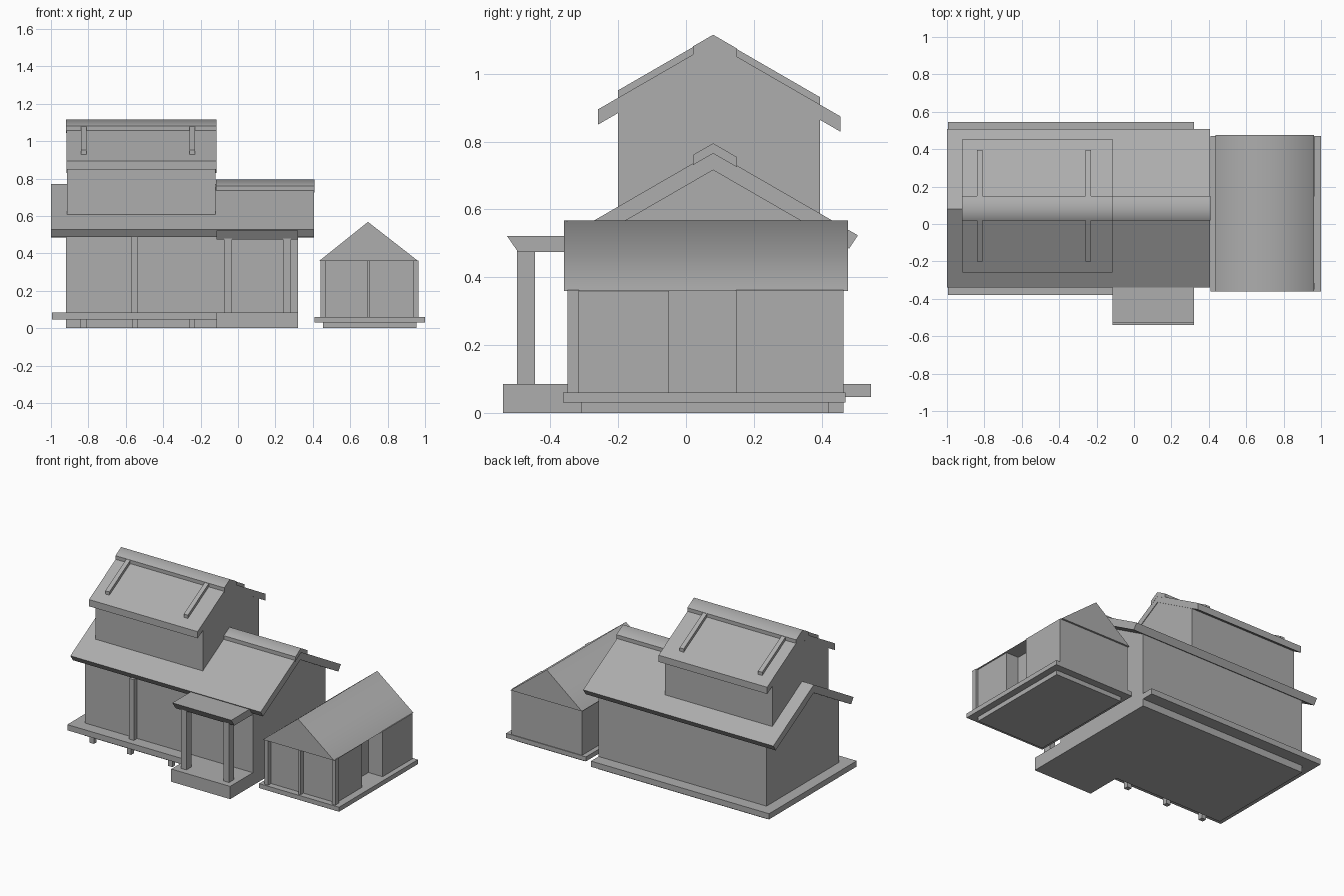
import bpy
import math

cube = bpy.data.objects.get("Cube")
if cube:
    bpy.data.objects.remove(cube, do_unlink=True)

# One plain grey for everything
GREY = (0.42, 0.42, 0.42, 1.0)
grey = bpy.data.materials.new("plain_grey")
grey.use_nodes = True
grey.diffuse_color = GREY
grey.node_tree.nodes["Principled BSDF"].inputs["Base Color"].default_value = GREY

RIDGE_Y = 0.08
SLOPE = math.tan(math.radians(30))


def prism(name, profile, start, end, axis="x", smooth=False):
    """Extrude a closed profile of (side, z) points along x or y."""
    n = len(profile)
    verts = []
    for d in (start, end):
        for s, z in profile:
            verts.append((d, s, z) if axis == "x" else (s, d, z))
    faces = [tuple(range(n)), tuple(range(2 * n - 1, n - 1, -1))]
    faces += [(i, i + n, (i + 1) % n + n, (i + 1) % n) for i in range(n)]
    mesh = bpy.data.meshes.new(name)
    mesh.from_pydata(verts, [], faces)
    mesh.materials.append(grey)
    obj = bpy.data.objects.new(name, mesh)
    bpy.context.collection.objects.link(obj)
    # Make the normals point outwards
    import bmesh
    bm = bmesh.new()
    bm.from_mesh(mesh)
    bmesh.ops.recalc_face_normals(bm, faces=bm.faces)
    for f in bm.faces:
        f.smooth = smooth and f.normal.z > 0.3
    bm.to_mesh(mesh)
    bm.free()
    return obj


def box(name, x, y, z):
    return prism(name, [(y[0], z[0]), (y[1], z[0]), (y[1], z[1]), (y[0], z[1])], *x)


def roof_z(y, ridge):
    return ridge - SLOPE * abs(y - RIDGE_Y)


def chevron(name, x, y0, y1, ridge, thick, inset=0.0, smooth=False):
    """Bent roof slab; inset tilts the eave edges inwards at the bottom."""
    low = ridge - thick
    a, b = y0 + inset, y1 - inset
    prism(name, [(y0, roof_z(y0, ridge)), (RIDGE_Y, ridge), (y1, roof_z(y1, ridge)),
                 (b, roof_z(b, low)), (RIDGE_Y, low), (a, roof_z(a, low))], *x, smooth=smooth)


def gable_block(name, x, y0, y1, bottom, ridge):
    prism(name, [(y0, bottom), (y0, roof_z(y0, ridge)), (RIDGE_Y, ridge),
                 (y1, roof_z(y1, ridge)), (y1, bottom)], *x)


# Main house: walls, roof, deck
gable_block("house_walls", (-0.92, 0.32), -0.30, 0.465, 0, 0.72)
chevron("house_roof", (-1.0, 0.405), -0.34, 0.507, 0.77, 0.054, inset=0.026)
chevron("house_ridge_cap", (-0.118, 0.41), 0.02, 0.15, 0.795, 0.03, smooth=True)
box("house_deck", (-0.995, 0.32), (-0.38, 0.545), (0.047, 0.085))
for x in (-0.825, -0.55, -0.245):
    box("deck_foot", (x - 0.016, x + 0.016), (-0.365, -0.335), (0, 0.05))
box("wall_post", (-0.57, -0.535), (-0.335, -0.30), (0.08, 0.49))

# Upper storey
gable_block("upper_walls", (-0.914, -0.12), -0.20, 0.395, 0.5, 1.06)
chevron("upper_roof", (-0.918, -0.116), -0.26, 0.455, 1.091, 0.045)
chevron("upper_ridge_cap", (-0.919, -0.115), 0.02, 0.15, 1.115, 0.03, smooth=True)
for x in (-0.825, -0.245):
    chevron("roof_rib", (x - 0.015, x + 0.015), -0.20, 0.395, 1.113, 0.03)

# Front porch
box("porch_floor", (-0.115, 0.32), (-0.54, -0.29), (0, 0.085))
prism("porch_roof", [(-0.528, 0.522), (-0.28, 0.522), (-0.28, 0.474), (-0.495, 0.474)], -0.115, 0.32)
for x in (-0.053, 0.262):
    box("porch_post", (x - 0.021, x + 0.021), (-0.498, -0.445), (0.08, 0.48))

# Shed: base, deck, rooms, posts, roof
box("shed_base", (0.455, 0.955), (-0.31, 0.42), (0, 0.035))
box("shed_deck", (0.41, 1.0), (-0.362, 0.47), (0.03, 0.06))
box("shed_back_room", (0.442, 0.965), (0.147, 0.465), (0.06, 0.362))
box("shed_middle", (0.442, 0.86), (-0.05, 0.147), (0.06, 0.362))
box("shed_front_room", (0.442, 0.95), (-0.32, -0.05), (0.06, 0.362))
for x in (0.455, 0.7, 0.952):
    half = 0.007 if x == 0.7 else 0.013
    box("shed_post", (x - half, x + half), (-0.35, -0.315), (0.06, 0.362))
prism("shed_roof", [(0.435, 0.36), (0.695, 0.568), (0.962, 0.36)], -0.36, 0.477, "y", smooth=True)
